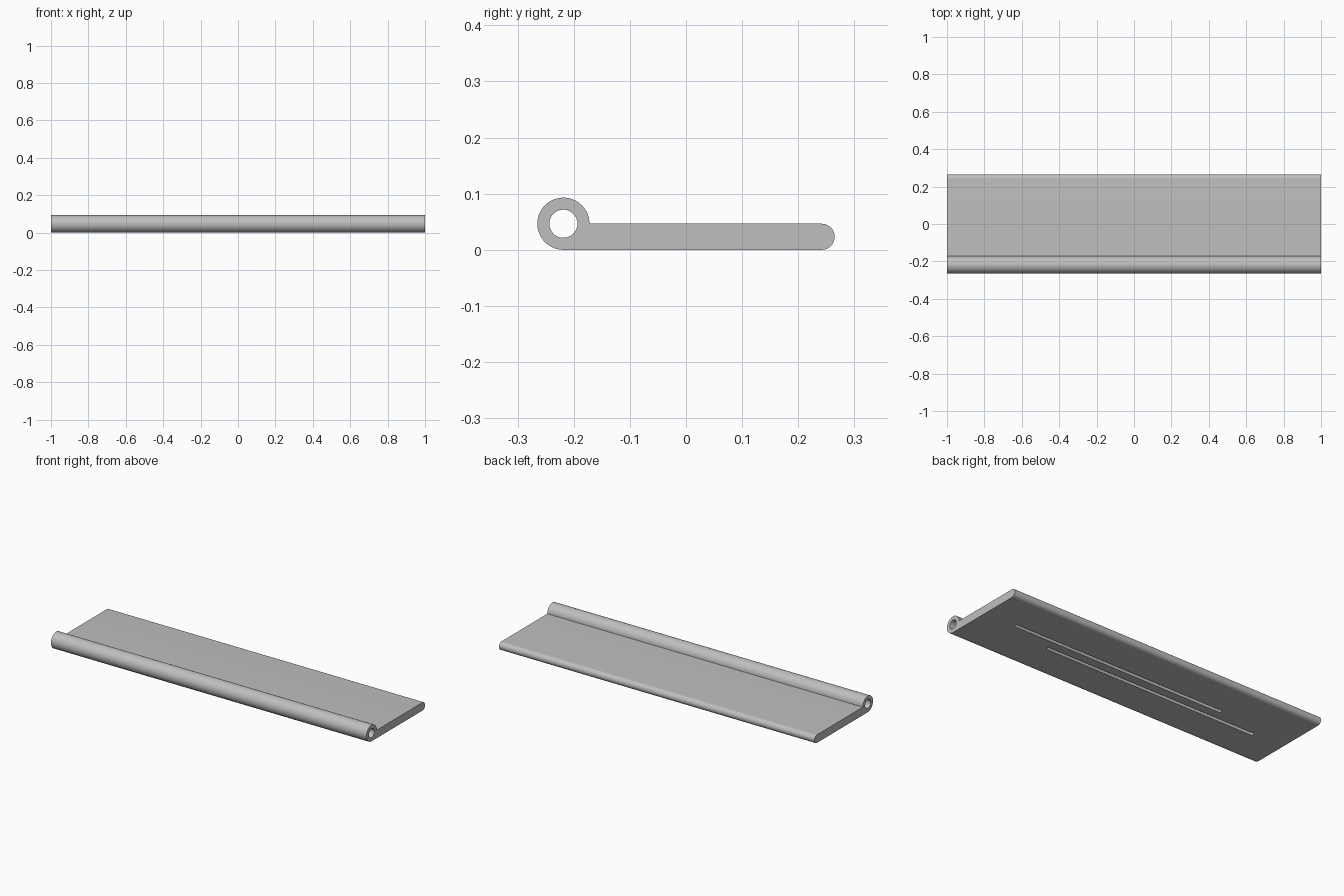
import bpy, bmesh
from math import sin, cos, radians

if "Cube" in bpy.data.objects:
    bpy.data.objects.remove(bpy.data.objects["Cube"])

R, BORE = 0.0465, 0.025          # hinge barrel radii
EDGE = R / 2                     # rounded edge radius
Y0, Y1 = -0.265 + R, 0.265 - EDGE

grey = bpy.data.materials.new("plain grey")
grey.use_nodes = True
colour = (0.52, 0.52, 0.52, 1)
grey.diffuse_color = colour
grey.node_tree.nodes["Principled BSDF"].inputs["Base Color"].default_value = colour


def arc(cx, cy, r, start, end, steps):
    angles = [radians(start + (end - start) * i / steps) for i in range(steps + 1)]
    return [(cx + r * cos(a), cy + r * sin(a)) for a in angles]


def prism(name, points, offset):
    """Extrude a closed outline of 3D points along an offset."""
    bm = bmesh.new()
    face = bm.faces.new([bm.verts.new(p) for p in points])
    ext = bmesh.ops.extrude_face_region(bm, geom=[face])
    verts = [v for v in ext["geom"] if isinstance(v, bmesh.types.BMVert)]
    bmesh.ops.translate(bm, verts=verts, vec=offset)
    bmesh.ops.recalc_face_normals(bm, faces=bm.faces)
    mesh = bpy.data.meshes.new(name)
    bm.to_mesh(mesh)
    bm.free()
    mesh.materials.append(grey)
    obj = bpy.data.objects.new(name, mesh)
    bpy.context.collection.objects.link(obj)
    return obj


# Leaf with barrel along the front and a rounded back edge
outline = arc(Y0, R, R, 0, 270, 48) + arc(Y1, EDGE, EDGE, -90, 90, 24)
leaf = prism("hinge_leaf", [(-1, y, z) for y, z in outline], (2, 0, 0))

# Barrel bore
bore = arc(Y0, R, BORE, 0, 360, 48)[:-1]
cutters = [prism("bore_cutter", [(-1.1, y, z) for y, z in bore], (2.2, 0, 0))]

# Two staggered round-ended grooves in the underside
for side in (1, -1):
    x, y, r = 0.135 * side, 0.036 * side, 0.01
    slot = arc(x + 0.665, y, r, -90, 90, 12) + arc(x - 0.665, y, r, 90, 270, 12)
    cutters.append(prism("groove_cutter", [(a, b, -0.02) for a, b in slot], (0, 0, 0.04)))

bpy.ops.object.select_all(action="DESELECT")
leaf.select_set(True)
bpy.context.view_layer.objects.active = leaf
for cutter in cutters:
    mod = leaf.modifiers.new("cut", "BOOLEAN")
    mod.operation = "DIFFERENCE"
    mod.solver = "EXACT"
    mod.object = cutter
    bpy.ops.object.modifier_apply(modifier=mod.name)
    bpy.data.objects.remove(cutter)

bpy.ops.object.shade_smooth_by_angle(angle=radians(30))
